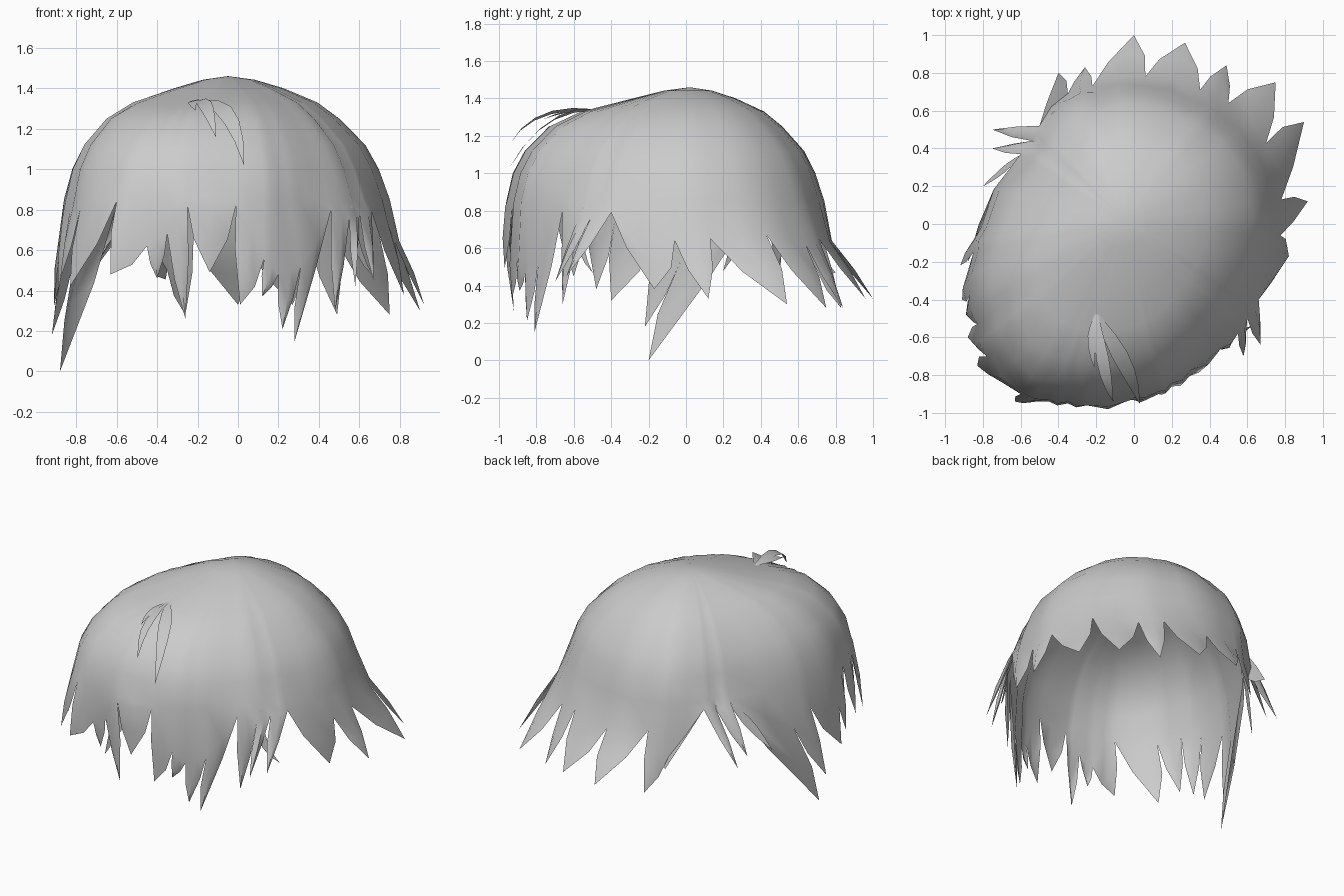
import bpy, bmesh
from mathutils import Vector as V

if "Cube" in bpy.data.objects:
    bpy.data.objects.remove(bpy.data.objects["Cube"])

CROWN = V((-0.05, 0.02, 1.46))
# dome profile: height, relative radius at back/sides, relative radius at front
PROFILE = [(1.442, .16, .14), (1.40, .33, .31), (1.33, .53, .59), (1.25, .66, .76),
           (1.12, .815, .89), (1.0, .895, .955), (.85, .96, .99)]

# gaps between locks, counter-clockwise from the right side
NOTCH = [(.775, -.06, .64), (.78, .13, .65), (.70, .43, .67), (.5, .64, .62), (.35, .71, .65),
         (.06, .78, .62), (-.22, .73, .66), (-.35, .69, .5), (-.5, .52, .8), (-.54, .44, .78),
         (-.6, .37, .82), (-.81, -.02, .55), (-.85, -.15, .65), (-.87, -.38, .75), (-.83, -.53, .8),
         (-.78, -.7, .8), (-.6, -.9, .84), (-.45, -.94, .62), (-.35, -.95, .68), (-.25, -.96, .82),
         (-.01, -.93, .82), (.13, -.9, .56), (.2, -.86, .48), (.31, -.79, .52), (.46, -.66, .8),
         (.55, -.58, .75), (.6, -.5, .78), (.66, -.4, .79)]
# lock tips, each following the gap of the same index
TIP = [(.92, .12, .33), (.9, .54, .3), (.75, .75, .28), (.49, .84, .28), (.27, .96, .33),
       (0, 1, .33), (-.26, .83, .28), (-.4, .8, .47), (-.75, .5, .45), (-.75, .4, .5),
       (-.88, -.2, 0), (-.92, -.22, .18), (-.91, -.4, .32), (-.89, -.48, .38), (-.88, -.6, .45),
       (-.83, -.75, .42), (-.63, -.94, .48), (-.4, -.93, .46), (-.26, -.92, .26), (-.14, -.97, .49),
       (.01, -.93, .33), (.12, -.89, .37), (.22, -.85, .21), (.28, -.81, .15), (.48, -.66, .3),
       (.58, -.7, .42), (.67, -.64, .45), (.82, -.17, .38)]


def finish(name, bm):
    bmesh.ops.recalc_face_normals(bm, faces=bm.faces)
    me = bpy.data.meshes.new(name)
    bm.to_mesh(me)
    bm.free()
    ob = bpy.data.objects.new(name, me)
    bpy.context.collection.objects.link(ob)
    bpy.ops.object.select_all(action='DESELECT')
    ob.select_set(True)
    bpy.context.view_layer.objects.active = ob
    bpy.ops.object.shade_smooth_by_angle(angle=0.9)
    return ob


def column(bm, end):
    """Strand of points running from the crown down to a rim point."""
    d = V((end.x - CROWN.x, end.y - CROWN.y, 0))
    w = min(1, max(0, d.normalized().dot(V((-.35, -.94, 0))) * 1.6 - .5))
    # back right corner is slimmer
    slim = 1 - .06 * max(0, d.normalized().dot(V((.7, .7, 0)))) ** 4
    pts = []
    for z, rb, rf in PROFILE:
        p = V((CROWN.x, CROWN.y, z)) + d * (rb + (rf - rb) * w) * slim
        # shallow dip where the fringe meets the crown
        p.z -= .03 * max(0, 1 - (V((p.x + .3, p.y + .42))).length / .25)
        pts.append(bm.verts.new(p))
    return pts + [bm.verts.new(end)]


# hair cap with pointed locks along the rim
bm = bmesh.new()
top = bm.verts.new(CROWN)
n = len(NOTCH)
cols, tips = [], []
for i in range(n):
    a, b, t = V(NOTCH[i]), V(NOTCH[(i + 1) % n]), V(TIP[i])
    base = (a + b) / 2
    out = V((base.x - CROWN.x, base.y - CROWN.y, 0)).normalized()
    base += out * (.015 + .12 * (a - b).xy.length ** 2)
    cols += [column(bm, a), column(bm, base)]
    # bowed leaf outline for the free part of the lock
    left = a.lerp(t, .5) + (a - base) * .2
    right = b.lerp(t, .5) + (b - base) * .2
    mid = base.lerp(t, .5) + out * .012
    tips.append([bm.verts.new(p) for p in (left, mid, right, t)])
for k, c in enumerate(cols):
    d = cols[(k + 1) % len(cols)]
    bm.faces.new((top, c[0], d[0]))
    for j in range(len(c) - 1):
        bm.faces.new((c[j], c[j + 1], d[j + 1], d[j]))
for i, (l, m, r, t) in enumerate(tips):
    a, base, b = (cols[(2 * i + s) % (2 * n)][-1] for s in range(3))
    bm.faces.new((a, l, m, base))
    bm.faces.new((base, m, r, b))
    bm.faces.new((l, t, m))
    bm.faces.new((m, t, r))
finish("hair_cap", bm)


def loose_lock(name, root, bend, tip, width):
    """Thin curved leaf-shaped strand."""
    root, bend, tip = V(root), V(bend), V(tip)
    side = (tip - root).cross(V((bend.x, bend.y, bend.z - .5))).normalized()
    bm = bmesh.new()
    rows = []
    for i in range(6):
        u = i / 5
        p = root * (1 - u) ** 2 + bend * 2 * u * (1 - u) + tip * u * u
        h = side * width * (.3, .75, 1, .85, .5, .02)[i]
        rows.append([bm.verts.new(p - h), bm.verts.new(p + h)])
    for r, s in zip(rows, rows[1:]):
        bm.faces.new((r[0], r[1], s[1], s[0]))
    finish(name, bm)


# small tuft standing off the fringe
R = (-.2, -.48, 1.34)
loose_lock("tuft_lock_a", R, (-.16, -.82, 1.37), (-.11, -.94, 1.16), .035)
loose_lock("tuft_lock_b", R, (-.02, -.76, 1.36), (.03, -.95, 1.02), .045)
loose_lock("tuft_lock_c", R, (-.24, -.62, 1.35), (-.21, -.76, 1.29), .025)

# thin stray locks filling gaps around the rim
loose_lock("stray_lock_left", (-.6, .36, .8), (-.7, .28, .65), (-.8, .2, .48), .03)
loose_lock("stray_lock_right", (.56, -.55, .82), (.56, -.6, .6), (.67, -.5, .47), .025)
